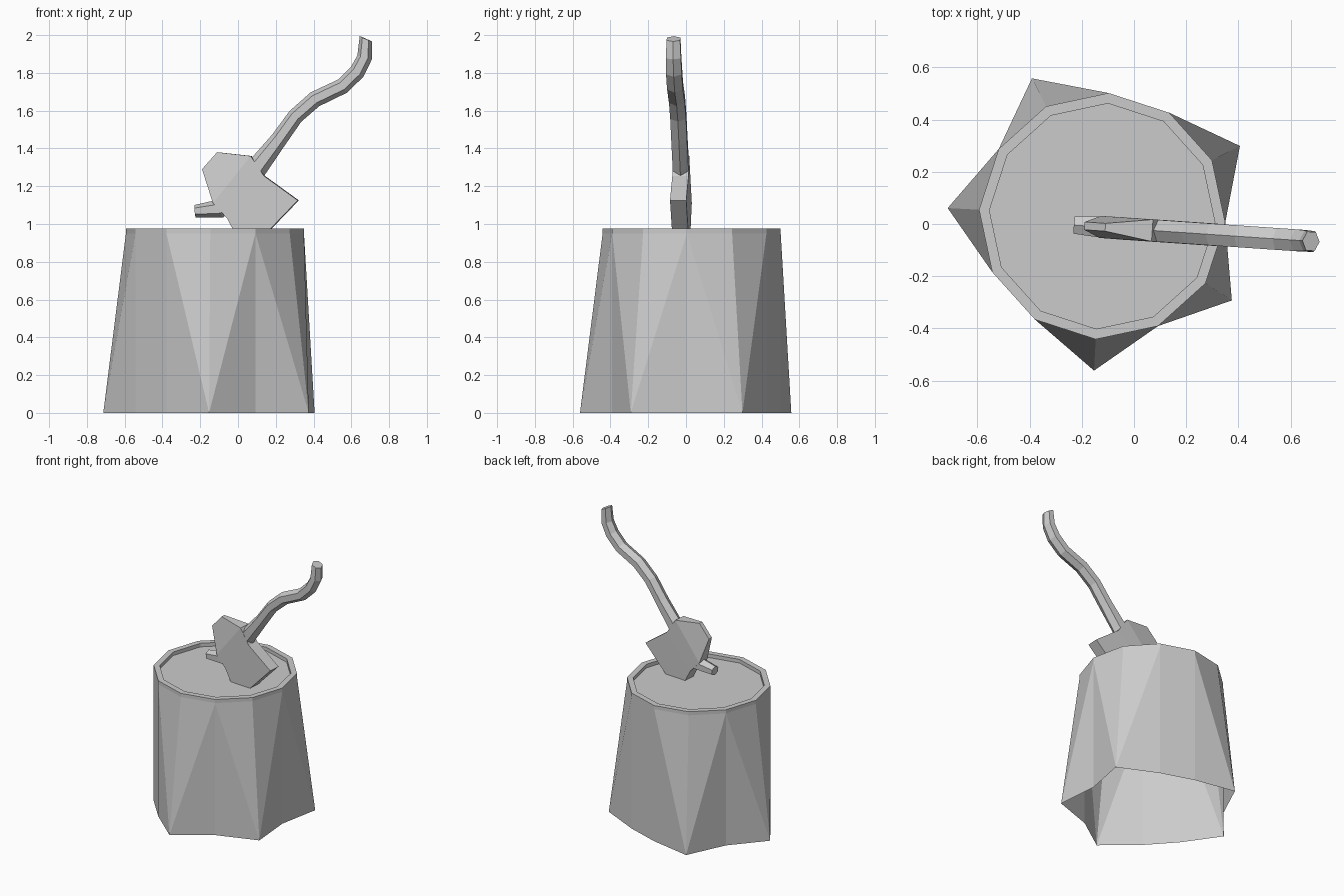
import bpy, bmesh, math
from mathutils import Vector

if "Cube" in bpy.data.objects:
    bpy.data.objects.remove(bpy.data.objects["Cube"])


def make(name, verts, faces):
    me = bpy.data.meshes.new(name)
    me.from_pydata(verts, [], faces)
    bm = bmesh.new()
    bm.from_mesh(me)
    bmesh.ops.recalc_face_normals(bm, faces=bm.faces)
    bm.to_mesh(me)
    bm.free()
    ob = bpy.data.objects.new(name, me)
    bpy.context.collection.objects.link(ob)
    return ob


def bridge(rings, n, first=0):
    """Quads joining consecutive rings of n points."""
    return [(r * n + i, r * n + (i + 1) % n, (r + 1) * n + (i + 1) % n, (r + 1) * n + i)
            for r in range(first, rings - 1) for i in range(n)]


# Stump: twelve-sided, open below, with five root flares and a recessed top
N = 12
ROOTS = {1, 4, 6, 9, 11}
CX, CY = -0.122, 0.03


def ring(radius, z, flare=None):
    pts = []
    for i in range(N):
        a = math.radians(-3 + 30 * i)
        r = flare if flare and i in ROOTS else radius
        pts.append((CX + r * math.cos(a), CY + r * math.sin(a), z))
    return pts


verts = (ring(0.472, 0, 0.592) + ring(0.472, 0.95) + ring(0.472, 0.976)
         + ring(0.432, 0.976) + ring(0.432, 0.95))
# Side walls, split so each root forms a clean ridge between its neighbours
faces = []
for i in range(N):
    j = (i + 1) % N
    if i in ROOTS:
        faces += [(i, j, N + j), (i, N + j, N + i)]
    elif j in ROOTS:
        faces += [(i, j, N + i), (j, N + j, N + i)]
    else:
        faces.append((i, j, N + j, N + i))
make("stump", verts, faces + bridge(5, N, 1) + [tuple(range(4 * N, 5 * N))])


def place(ob):
    ob.location = (0, -0.02, 0)
    ob.rotation_euler = (0, 0, -0.068)


# Axe handle: hexagonal section swept along a curving path, flared at the head
path = [(-0.228, 1.068), (-0.10, 1.08), (0.02, 1.18), (0.11, 1.31), (0.215, 1.445),
        (0.305, 1.57), (0.408, 1.66), (0.555, 1.73), (0.632, 1.805), (0.672, 1.882),
        (0.679, 1.98)]
widths = [0.033, 0.05, 0.055, 0.055, 0.044, 0.042, 0.043, 0.042, 0.042, 0.04, 0.036]
pts = [Vector((x, 0, z)) for x, z in path]
verts = []
for i, (p, w) in enumerate(zip(pts, widths)):
    t = (pts[min(i + 1, len(pts) - 1)] - pts[max(i - 1, 0)]).normalized()
    if i == len(pts) - 1:
        t = Vector((0.4, 0, 0.917))
    side = Vector((-t.z, 0, t.x))
    depth = min(w, 0.042) * 1.15
    for k in range(6):
        a = k * math.pi / 3
        verts.append(p + side * w * math.cos(a) + Vector((0, depth * math.sin(a), 0)))
n = len(pts)
place(make("axe_handle", verts,
           bridge(n, 6) + [tuple(range(5, -1, -1)), tuple(range(6 * n - 6, 6 * n))]))

# Axe head: lofted from the narrow upper end through the eye to the wide lower end
sections = [((-0.11, 1.38), (-0.19, 1.29), 0.015),
            ((0.07, 1.36), (-0.13, 1.11), 0.042),
            ((0.14, 1.255), (-0.055, 1.03), 0.043),
            ((0.32, 1.125), (0.045, 0.84), 0.043)]
verts = []
for (ax, az), (bx, bz), h in sections:
    verts += [(ax, -h, az), (bx, -h, bz), (bx, h, bz), (ax, h, az)]
place(make("axe_head", verts, bridge(4, 4) + [(3, 2, 1, 0), (12, 13, 14, 15)]))
